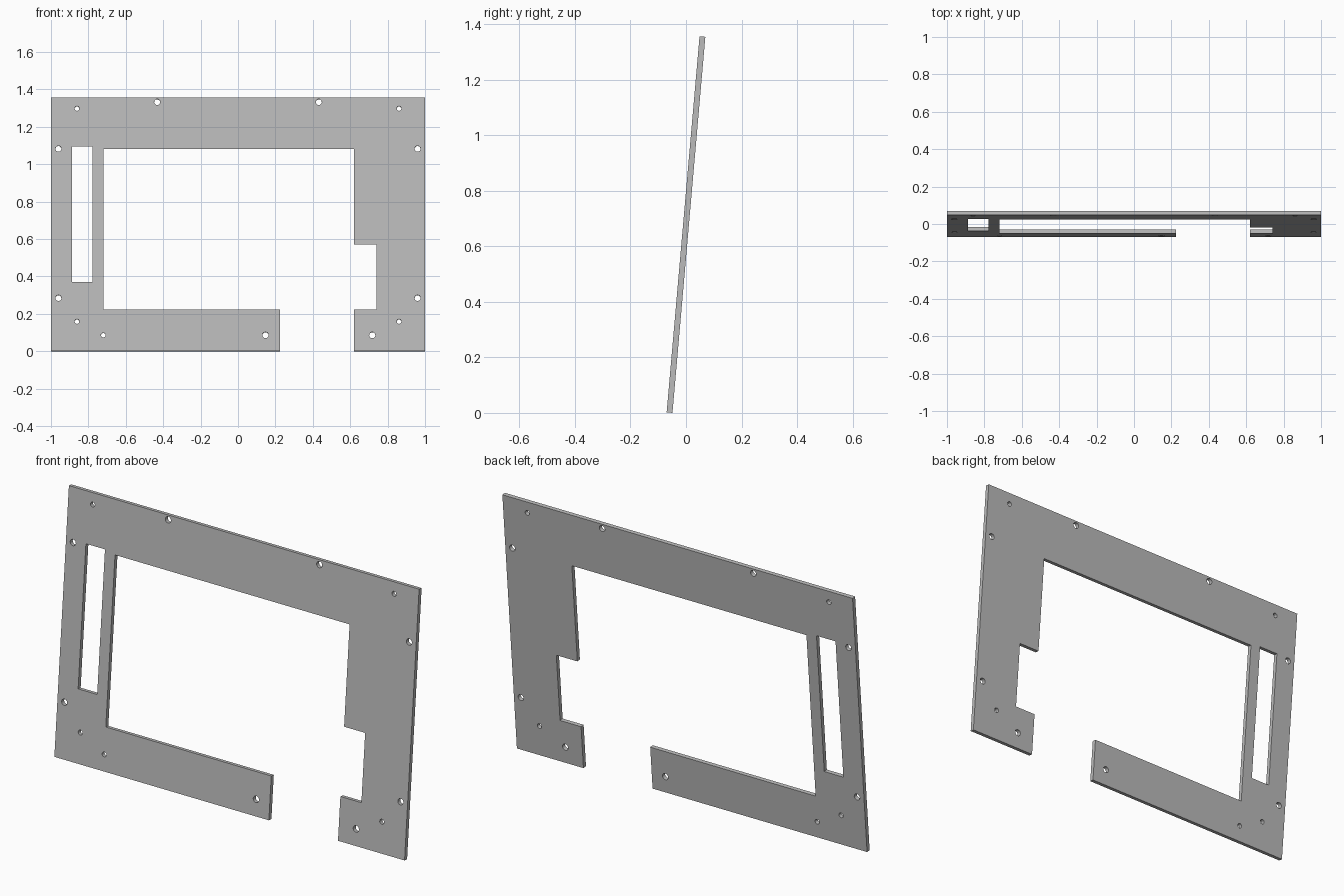
import bpy, bmesh
from math import radians, sin, cos, tau
from mathutils import Matrix

cube = bpy.data.objects.get("Cube")
if cube:
    bpy.data.objects.remove(cube, do_unlink=True)

TILT = radians(5)
THICK = 0.021
HEIGHT = 1.36

grey = bpy.data.materials.new("plain grey")
grey.use_nodes = True
colour = (0.5, 0.5, 0.5, 1)
grey.diffuse_color = colour
grey.node_tree.nodes["Principled BSDF"].inputs["Base Color"].default_value = colour


def add_loop(curve, points):
    """Closed straight-sided outline in the plate's own plane."""
    spline = curve.splines.new('POLY')
    spline.points.add(len(points) - 1)
    for p, (x, v) in zip(spline.points, points):
        p.co = (x, v, 0, 1)
    spline.use_cyclic_u = True


def add_hole(curve, x, v, r, sides=24):
    add_loop(curve, [(x + r * cos(tau * i / sides), v + r * sin(tau * i / sides))
                     for i in range(sides)])


curve = bpy.data.curves.new("plate_profile", 'CURVE')
curve.dimensions = '2D'
curve.fill_mode = 'BOTH'
curve.extrude = THICK / 2

# Frame outline: open at the bottom, with a notch in the left upright
add_loop(curve, [(-1, 0), (0.225, 0), (0.225, 0.222), (-0.72, 0.222),
                 (-0.72, 1.085), (0.62, 1.085), (0.62, 0.572), (0.74, 0.572),
                 (0.74, 0.222), (0.62, 0.222), (0.62, 0), (1, 0),
                 (1, HEIGHT), (-1, HEIGHT)])
# Tall slot in the right upright
add_loop(curve, [(-0.887, 0.37), (-0.778, 0.37), (-0.778, 1.098), (-0.887, 1.098)])

# Mirrored screw holes: x, height, radius
for x, v, r in [(0.432, 1.336, 0.016), (0.861, 1.301, 0.0125), (0.96, 1.085, 0.016),
                (0.96, 0.284, 0.016), (0.861, 0.158, 0.0125)]:
    for side in (-1, 1):
        add_hole(curve, side * x, v, r)
# Lower screw holes
for x, r in [(-0.72, 0.0125), (0.147, 0.0165), (0.718, 0.0165)]:
    add_hole(curve, x, 0.085, r)

# Turn the filled profile into a solid, leaning back
source = bpy.data.objects.new("plate_profile", curve)
bpy.context.collection.objects.link(source)
bpy.context.view_layer.update()
mesh = bpy.data.meshes.new_from_object(
    source.evaluated_get(bpy.context.evaluated_depsgraph_get()))
bpy.data.objects.remove(source, do_unlink=True)

bm = bmesh.new()
bm.from_mesh(mesh)
bmesh.ops.remove_doubles(bm, verts=bm.verts, dist=0.0001)
bmesh.ops.recalc_face_normals(bm, faces=bm.faces)
bm.transform(Matrix.Rotation(radians(90) - TILT, 4, 'X'))
low = min(v.co.z for v in bm.verts)
ys = [v.co.y for v in bm.verts]
bm.transform(Matrix.Translation((0, -(min(ys) + max(ys)) / 2, -low)))
for f in bm.faces:
    f.smooth = False
bm.to_mesh(mesh)
bm.free()

mesh.name = "frame_plate"
mesh.materials.clear()
mesh.materials.append(grey)
plate = bpy.data.objects.new("frame_plate", mesh)
bpy.context.collection.objects.link(plate)
